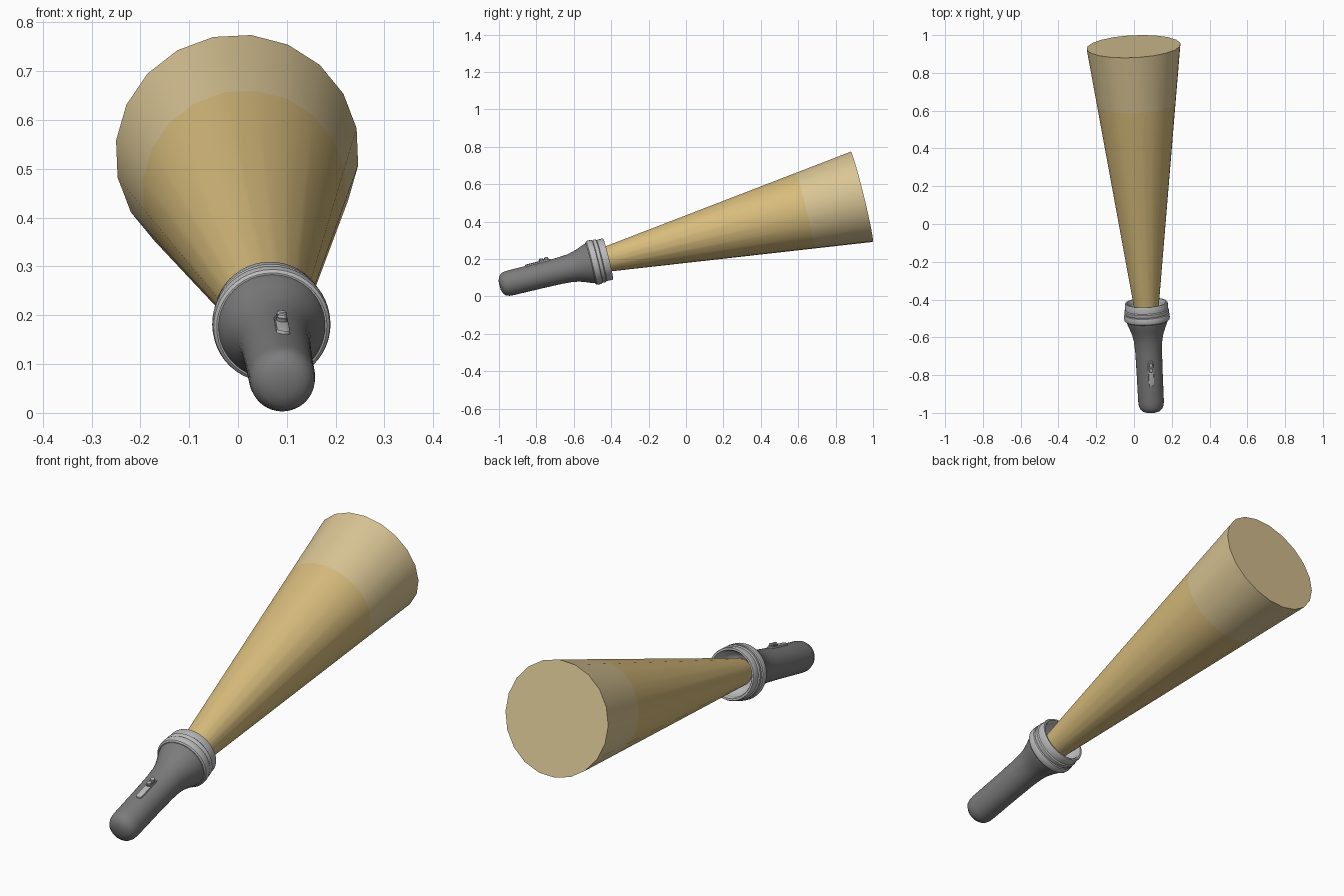
import bpy, bmesh, math
from mathutils import Matrix, Vector

if "Cube" in bpy.data.objects:
    bpy.data.objects.remove(bpy.data.objects["Cube"])

# Tilted frame: local Z runs along the beam, local Y points up with a slight roll
origin = Vector((0.0925, -0.985, 0.061))
axis = Vector((-0.049, 1, 0.245)).normalized()
up = (Vector((0, 0, 1)) - axis * axis.z).normalized()
side = up.cross(axis)
FRAME = (Matrix.Translation(origin)
         @ Matrix((side, up, axis)).transposed().to_4x4()
         @ Matrix.Rotation(math.radians(6), 4, 'Z'))


def material(name, color):
    mat = bpy.data.materials.new(name)
    mat.diffuse_color = color
    mat.use_nodes = True
    mat.node_tree.nodes["Principled BSDF"].inputs["Base Color"].default_value = mat.diffuse_color
    return mat


def finish(bm, name, mat, angle=35):
    bmesh.ops.recalc_face_normals(bm, faces=bm.faces)
    bm.transform(FRAME)
    mesh = bpy.data.meshes.new(name)
    bm.to_mesh(mesh)
    bm.free()
    obj = bpy.data.objects.new(name, mesh)
    bpy.context.collection.objects.link(obj)
    if mat:
        mesh.materials.append(mat)
    bpy.ops.object.select_all(action='DESELECT')
    obj.select_set(True)
    bpy.context.view_layer.objects.active = obj
    bpy.ops.object.shade_smooth_by_angle(angle=math.radians(angle))
    return obj


def lathe(name, profile, sides, mat=None, closed=False):
    """Revolve (distance along axis, radius) points around the axis."""
    bm = bmesh.new()
    rings = []
    for s, r in profile:
        if r == 0:
            rings.append([bm.verts.new((0, 0, s))] * sides)
        else:
            rings.append([bm.verts.new((r * math.sin(a), r * math.cos(a), s))
                          for a in (2 * math.pi * i / sides for i in range(sides))])
    pairs = list(zip(rings, rings[1:]))
    if closed:
        pairs.append((rings[-1], rings[0]))
    for a, b in pairs:
        for i in range(sides):
            j = (i + 1) % sides
            bm.faces.new(dict.fromkeys((a[i], a[j], b[j], b[i])))
    return finish(bm, name, mat)


def pill(name, s0, s1, half_width, base, top, mat=None, bevel=0.004):
    """Rounded slot shape standing on the top of the handle."""
    bm = bmesh.new()
    outline = []
    for centre, start in ((s1 - half_width, 0), (s0 + half_width, math.pi)):
        for k in range(9):
            a = start + math.pi * k / 8
            outline.append((half_width * math.cos(a), base, centre + half_width * math.sin(a)))
    face = bm.faces.new([bm.verts.new(p) for p in outline])
    ext = bmesh.ops.extrude_face_region(bm, geom=[face])
    verts = [g for g in ext['geom'] if isinstance(g, bmesh.types.BMVert)]
    bmesh.ops.translate(bm, verts=verts, vec=(0, top - base, 0))
    rim = [e for e in bm.edges if all(v in verts for v in e.verts)]
    bmesh.ops.bevel(bm, geom=rim, offset=bevel, segments=2, profile=0.5, affect='EDGES')
    return finish(bm, name, mat)


dark = material("dark_grey", (0.2, 0.2, 0.2, 1))
light = material("light_grey", (0.5, 0.5, 0.5, 1))
glow = material("beam_glow", (0.68, 0.5, 0.2, 1))
pale = material("beam_pale", (0.7, 0.56, 0.3, 1))

# Handle with domed tail and flared neck
lathe("handle", [(-0.013, 0), (-0.011, 0.025), (-0.004, 0.046), (0.008, 0.059), (0.026, 0.066),
                 (0.05, 0.068), (0.2, 0.069), (0.32, 0.071), (0.375, 0.075), (0.41, 0.082),
                 (0.445, 0.094), (0.475, 0.106), (0.49, 0.110), (0.53, 0.110)], 48, dark)

# Head rings and lens rim, hollow at the front
lathe("head_ring", [(0.488, 0.105), (0.488, 0.113), (0.493, 0.119), (0.501, 0.121), (0.516, 0.121),
                    (0.524, 0.119), (0.528, 0.114), (0.528, 0.105)], 48, light, True)
lathe("lens_rim", [(0.525, 0.105), (0.525, 0.113), (0.533, 0.118), (0.545, 0.118), (0.55, 0.113),
                   (0.58, 0.114), (0.586, 0.111), (0.586, 0.103), (0.578, 0.098),
                   (0.555, 0.096)], 48, light, True)
lathe("reflector", [(0.565, 0.098), (0.545, 0.091), (0.525, 0.078), (0.51, 0.055), (0.505, 0)], 48, light)

# Sliding switch on top of the handle
pill("switch_plate", 0.145, 0.285, 0.014, 0.06, 0.075, light)
pill("switch_slider", 0.222, 0.277, 0.011, 0.07, 0.082, dark)
for i, s in enumerate((0.226, 0.254)):
    pill(f"switch_ridge_{i + 1}", s, s + 0.02, 0.0095, 0.075, 0.088, light, 0.003)

# Light beam: inner glow section, then paler outer section with a flat end
def beam_radius(s):
    return 0.068 + (s - 0.58) * 0.182 / 1.404

S0, S1, S2 = 0.512, 1.67, 1.984
lathe("beam_inner", [(S0, 0), (S0, beam_radius(S0)), (S1, beam_radius(S1))], 20, glow)
lathe("beam_outer", [(S1, beam_radius(S1)), (S2, beam_radius(S2)), (S2, 0)], 20, pale)
